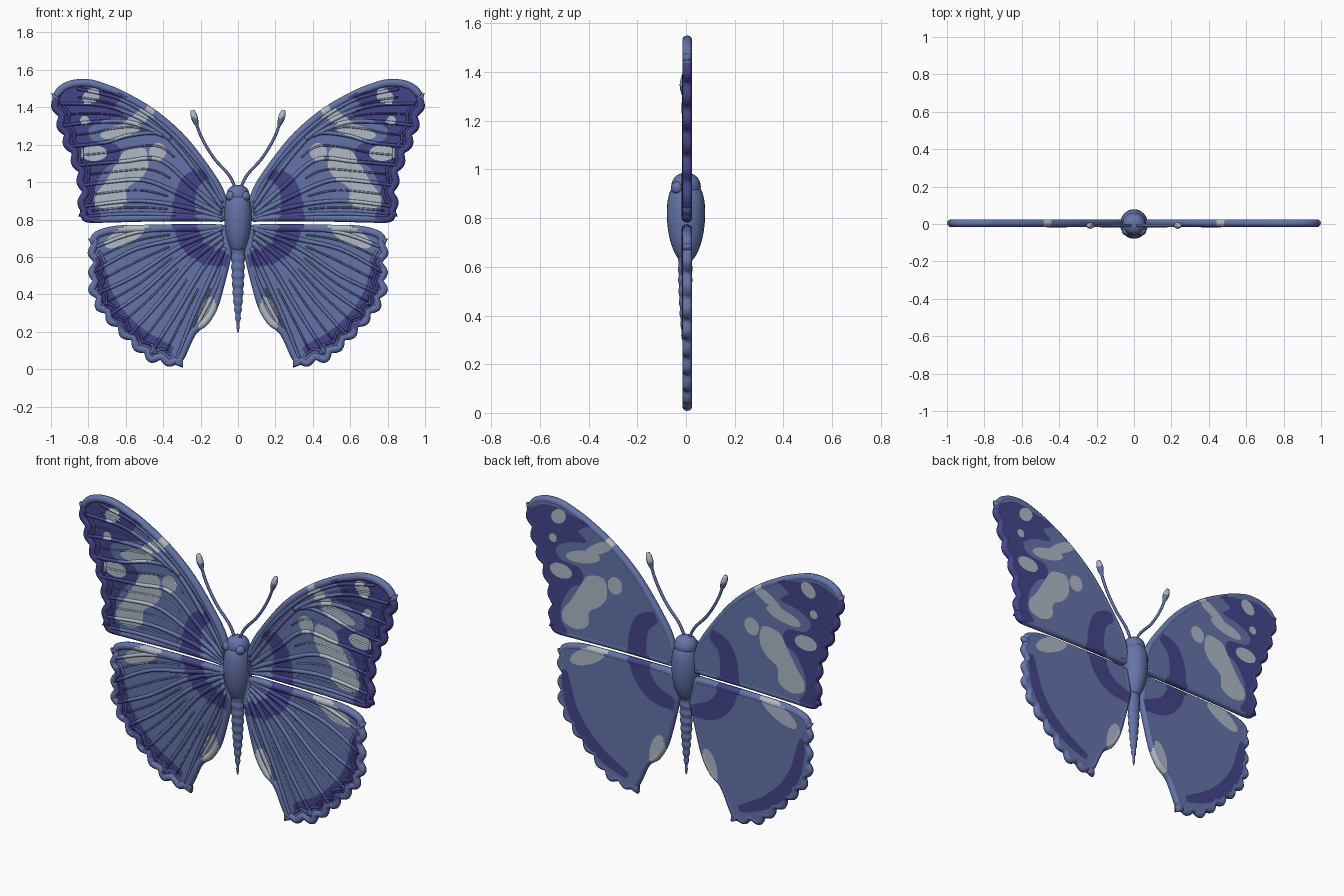
import bpy, bmesh, math
from mathutils import Vector
from mathutils.geometry import delaunay_2d_cdt

if "Cube" in bpy.data.objects:
    bpy.data.objects.remove(bpy.data.objects["Cube"], do_unlink=True)


def material(name, rgb):
    m = bpy.data.materials.new(name)
    m.use_nodes = True
    m.diffuse_color = (*rgb, 1)
    m.node_tree.nodes["Principled BSDF"].inputs["Base Color"].default_value = (*rgb, 1)
    return m


MATERIALS = [material("slate blue", (.13, .175, .40)),
             material("dark indigo", (.06, .06, .26)),
             material("pale grey", (.44, .49, .58))]
BASE, DARK, PALE = range(3)


# Plane curve helpers, all in (x, z)
def spline(points, closed=False, steps=8):
    p = [Vector(q) for q in points]
    n = len(p)
    at = (lambda i: p[i % n]) if closed else (lambda i: p[max(0, min(n - 1, i))])
    out = []
    for i in range(n if closed else n - 1):
        a, b, c, d = (at(i + k) for k in (-1, 0, 1, 2))
        for k in range(steps):
            t = k / steps
            out.append((b * 2 + (c - a) * t + (a * 2 - b * 5 + c * 4 - d) * t * t
                        + (b * 3 - a - c * 3 + d) * t ** 3) / 2)
    return out if closed else out + [p[-1]]


def resample(path, count):
    lengths = [0]
    for a, b in zip(path, path[1:]):
        lengths.append(lengths[-1] + (b - a).length)
    out, i = [], 0
    for k in range(count):
        s = lengths[-1] * k / (count - 1)
        while i < len(path) - 2 and lengths[i + 1] < s:
            i += 1
        span = max(lengths[i + 1] - lengths[i], 1e-9)
        out.append(path[i].lerp(path[i + 1], (s - lengths[i]) / span))
    return out


def normals(path, closed):
    n, out = len(path), []
    for i in range(n):
        a = path[i - 1] if closed or i else path[0]
        b = path[(i + 1) % n] if closed or i < n - 1 else path[-1]
        d = (b - a).normalized()
        out.append(Vector((-d.y, d.x)))
    return out


def offset(path, amount, closed=False):
    return [p + n * amount for p, n in zip(path, normals(path, closed))]


def scallop(points, lobes, depth):
    path = resample(spline(points), lobes * 12 + 1)
    return [p + n * depth * (abs(math.sin(math.pi * i / 12)) - .5)
            for i, (p, n) in enumerate(zip(path, normals(path, False)))]


def ellipse(x, z, rx, rz, degrees=0):
    c, s = math.cos(math.radians(degrees)), math.sin(math.radians(degrees))
    ring = [(rx * math.cos(k * math.tau / 24), rz * math.sin(k * math.tau / 24)) for k in range(24)]
    return [Vector((x + u * c - v * s, z + u * s + v * c)) for u, v in ring]


def stroke(points, width):
    path = resample(spline(points), 30)
    half = [width / 2 * (.4 + .6 * math.sin(math.pi * i / 29 * .999) ** .5) for i in range(30)]
    side = list(zip(path, normals(path, False), half))
    return [p + n * h for p, n, h in side] + [p - n * h for p, n, h in reversed(side)]


# Wing colour patches; later ones lie over earlier ones
PATCHES = [
    (DARK, spline([(.6, 1.46), (.66, 1.41), (.61, 1.36), (.72, 1.33), (.8, 1.28), (.77, 1.22),
                   (.65, 1.2), (.63, 1.12), (.7, 1.08), (.76, .98), (.77, .88), (.73, .81),
                   (.84, .79), (.89, .92), (.92, 1.1), (1, 1.3), (1.02, 1.4), (.95, 1.47),
                   (.85, 1.51), (.72, 1.49)], True)),
    (DARK, stroke([(.17, 1.05), (.26, .99), (.29, .86), (.27, .72), (.19, .62), (.05, .58)], .12)),
    (DARK, stroke([(.75, .6), (.73, .5), (.7, .39), (.62, .27), (.5, .17), (.35, .1)], .075)),
    (PALE, ellipse(.785, 1.46, .05, .038, -35)),
    (PALE, ellipse(.82, 1.33, .024, .024)),
    (PALE, ellipse(.52, 1.35, .12, .03, -30)),
    (PALE, ellipse(.63, 1.27, .11, .035, -12)),
    (PALE, ellipse(.77, 1.155, .07, .042)),
    (PALE, ellipse(.43, 1.16, .045, .05, 20)),
    (PALE, spline([(.5, 1.18), (.6, 1.17), (.65, 1.1), (.71, 1), (.76, .93), (.75, .87),
                   (.67, .85), (.6, .89), (.59, .97), (.52, 1.02), (.48, 1.09)], True)),
    (PALE, ellipse(.6, .715, .125, .045, -27)),
    (PALE, ellipse(.165, .29, .045, .1, 14)),
]
BOXES = [(min(p.x for p in l), max(p.x for p in l), min(p.y for p in l), max(p.y for p in l))
         for _, l in PATCHES]


def inside(x, z, loop):
    hit, a = False, loop[-1]
    for b in loop:
        if (a.y > z) != (b.y > z) and x < a.x + (z - a.y) * (b.x - a.x) / (b.y - a.y):
            hit = not hit
        a = b
    return hit


def colour_at(x, z):
    for (colour, loop), (x0, x1, z0, z1) in zip(reversed(PATCHES), reversed(BOXES)):
        if x0 < x < x1 and z0 < z < z1 and inside(x, z, loop):
            return colour
    return BASE


def finish(name, bm, smooth=True, mirror=False, rule=None, recalc=True):
    if recalc:
        bmesh.ops.recalc_face_normals(bm, faces=bm.faces)
    mesh = bpy.data.meshes.new(name)
    bm.to_mesh(mesh)
    bm.free()
    for m in MATERIALS:
        mesh.materials.append(m)
    if smooth:
        mesh.shade_smooth()
    if rule:
        for face in mesh.polygons:
            face.material_index = rule(face.center.x, face.center.z)
    ob = bpy.data.objects.new(name, mesh)
    bpy.context.collection.objects.link(ob)
    if mirror:
        ob.modifiers.new("mirror", 'MIRROR').use_mirror_merge = False
    return ob


def tube(bm, path, y, radii, closed=False, sides=8):
    rings = []
    for p, n, r in zip(path, normals(path, closed), radii):
        ring = []
        for k in range(sides):
            a = math.tau * k / sides
            q = p + n * r * math.cos(a)
            ring.append(bm.verts.new((q.x, y + r * math.sin(a), q.y)))
        rings.append(ring)
    pairs = list(zip(rings, rings[1:])) + ([(rings[-1], rings[0])] if closed else [])
    for a, b in pairs:
        for k in range(sides):
            j = (k + 1) % sides
            bm.faces.new((a[k], a[j], b[j], b[k]))
    if not closed:
        bm.faces.new(rings[0])
        bm.faces.new(rings[-1])


# Wings: membrane cut along the patch edges, rounded rim, raised veins
def wing(name, lead, margin, inner, lobes, depth, veins):
    edge = scallop(margin, lobes, depth)
    outline = []
    for p in spline(lead) + edge + spline(inner):
        if not outline or (p - outline[-1]).length > .006:
            outline.append(p)
    loop = offset(outline, -.021, True)

    points, edges = [], []
    for ring in [loop] + [l for _, l in PATCHES]:
        start, n = len(points), len(ring)
        points += ring
        edges += [(start + i, start + (i + 1) % n) for i in range(n)]
    verts, _, faces = delaunay_2d_cdt(points, edges, [], 0, 1e-5)[:3]
    bm = bmesh.new()
    front = [bm.verts.new((v.x, -.003, v.y)) for v in verts]
    back = [bm.verts.new((v.x, .024, v.y)) for v in verts]
    for f in faces:
        c = sum((verts[i] for i in f), Vector((0, 0))) / len(f)
        if inside(c.x, c.y, loop):
            bm.faces.new([front[i] for i in f])
            bm.faces.new([back[i] for i in reversed(f)])
    bmesh.ops.delete(bm, geom=[v for v in bm.verts if not v.link_faces], context='VERTS')
    finish(name + "_membrane", bm, False, True, colour_at, False)

    bm = bmesh.new()
    tube(bm, loop, .005, [.021] * len(loop), True, 10)
    finish(name + "_rim", bm, True, True, colour_at)

    bm = bmesh.new()
    paths = [resample(spline(v), 36) for v in veins]
    for path in paths:
        tube(bm, path, -.004, [.014 - .005 * i / 35 for i in range(36)])
    for a, b in zip(paths, paths[1:]):
        between = [(p + q) / 2 for p, q in zip(a, b)][14:34]
        tube(bm, between, -.003, [.005] * len(between), sides=6)
    ridge = offset(edge, -.06)[8:-8]
    tube(bm, ridge, -.003, [.008] * len(ridge), sides=6)
    finish(name + "_veins", bm, True, True, colour_at)


wing("forewing",
     [(.05, .84), (.07, .94), (.13, 1.05), (.28, 1.245), (.44, 1.385), (.6, 1.48), (.72, 1.53),
      (.8, 1.55), (.89, 1.545), (.96, 1.51), (1, 1.45)],
     [(1, 1.45), (.975, 1.36), (.94, 1.24), (.88, 1.1), (.847, .97), (.85, .84)],
     [(.85, .84), (.83, .795), (.785, .782), (.68, .784), (.4, .79), (.06, .79)], 6, .024,
     [[(.08, .89), (.2, 1.09), (.4, 1.3), (.62, 1.44), (.86, 1.5)],
      [(.36, 1.23), (.52, 1.34), (.72, 1.41), (.95, 1.42)],
      [(.4, 1.25), (.58, 1.32), (.78, 1.32), (.95, 1.3)],
      [(.08, .86), (.18, 1), (.32, 1.18), (.42, 1.26), (.58, 1.25), (.72, 1.21), (.92, 1.19)],
      [(.09, .84), (.25, .98), (.42, 1.12), (.62, 1.11), (.86, 1.09)],
      [(.09, .825), (.3, .93), (.5, 1.01), (.7, 1), (.84, .98)],
      [(.08, .81), (.3, .87), (.55, .9), (.83, .87)],
      [(.08, .8), (.35, .825), (.6, .83), (.82, .815)]])

wing("hindwing",
     [(.05, .74), (.08, .772), (.3, .775), (.5, .772), (.64, .768), (.73, .75), (.78, .72), (.795, .67)],
     [(.795, .67), (.785, .56), (.79, .44), (.75, .33), (.67, .235), (.56, .125), (.47, .05), (.32, .02)],
     [(.32, .02), (.285, .06), (.225, .185), (.16, .24), (.107, .33), (.064, .48), (.03, .62)], 9, .028,
     [[(.08, .76), (.3, .755), (.55, .73), (.77, .65)],
      [(.08, .755), (.3, .7), (.55, .64), (.77, .52)],
      [(.09, .75), (.32, .65), (.55, .5), (.76, .4)],
      [(.09, .73), (.3, .6), (.5, .42), (.7, .28)],
      [(.08, .71), (.25, .57), (.42, .36), (.59, .17)],
      [(.08, .68), (.2, .52), (.33, .3), (.47, .08)],
      [(.07, .65), (.15, .48), (.24, .28), (.33, .05)],
      [(.06, .61), (.1, .48), (.16, .35), (.23, .22)]])


# Body: turned profiles of (radius, height)
def turned(name, profile, depth=1, y=0, sides=24):
    bm = bmesh.new()
    path = spline(profile, steps=5)
    rings = [[bm.verts.new((r * math.cos(k * math.tau / sides),
                            y + depth * r * math.sin(k * math.tau / sides), z))
              for k in range(sides)] for r, z in path]
    for a, b in zip(rings, rings[1:]):
        for k in range(sides):
            j = (k + 1) % sides
            bm.faces.new((a[k], a[j], b[j], b[k]))
    bm.faces.new(rings[0])
    bm.faces.new(rings[-1])
    return finish(name, bm)


turned("thorax", [(.004, .618), (.035, .64), (.062, .71), (.074, .8), (.07, .88), (.05, .93), (.01, .95)], 1.06)
turned("head", [(.01, .87), (.05, .89), (.062, .93), (.05, .965), (.025, .982), (.003, .985)], .98)

# Abdomen with ringed segments
segments = []
for i in range(10):
    z = .66 - .046 * i
    r = .038 * (1 - (i / 10) ** 2.2)
    segments += [(r * .9, z), (r, z - .023)]
turned("abdomen", segments + [(.003, .195)], .8, -.003)

# Eyes
bm = bmesh.new()
bmesh.ops.create_uvsphere(bm, u_segments=16, v_segments=10, radius=.026)
bmesh.ops.translate(bm, verts=bm.verts, vec=(.04, -.036, .925))
finish("eyes", bm, mirror=True)

# Antennae with swollen tips
bm = bmesh.new()
feeler = resample(spline([(.015, .97), (.05, 1.04), (.13, 1.13), (.2, 1.25), (.245, 1.385)]), 40)
radii = [.008 + .01 * math.sin(math.pi * max(0, i - 32) / 7.5) for i in range(40)]
tube(bm, feeler, -.008, radii)
finish("antennae", bm, mirror=True, rule=lambda x, z: PALE if z > 1.345 else BASE)
